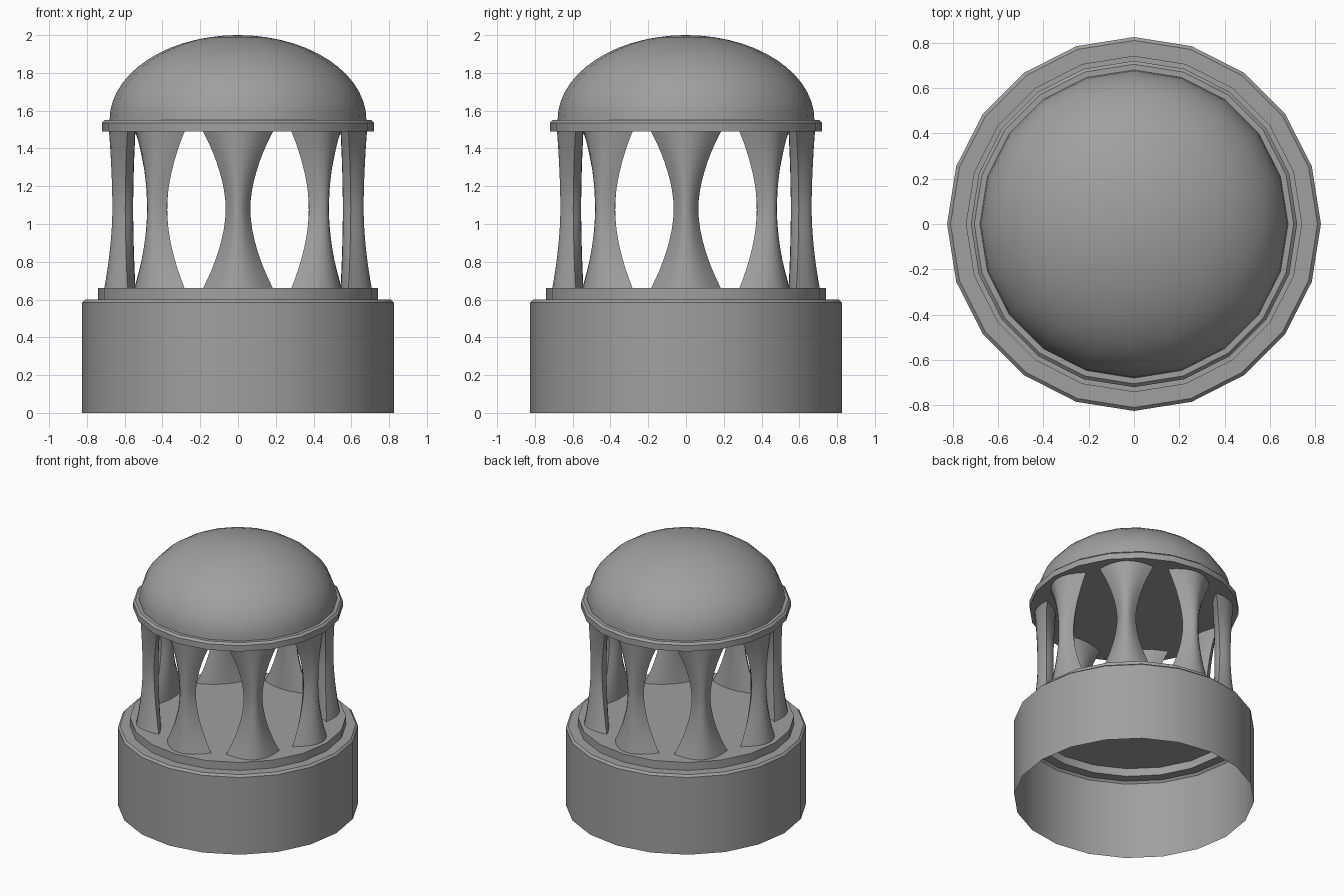
import bpy, bmesh
from math import sin, cos, pi, radians

cube = bpy.data.objects.get("Cube")
if cube:
    bpy.data.objects.remove(cube)

SIDES = 20      # facets around every turned part
COLUMNS = 8

stone = bpy.data.materials.new("grey_stone")
stone.use_nodes = True
grey = (0.35, 0.35, 0.35, 1)
stone.diffuse_color = grey
stone.node_tree.nodes["Principled BSDF"].inputs["Base Color"].default_value = grey


def finish(name, bm):
    """Turn a bmesh into a shaded, coloured object."""
    mesh = bpy.data.meshes.new(name)
    bm.to_mesh(mesh)
    bm.free()
    mesh.materials.append(stone)
    obj = bpy.data.objects.new(name, mesh)
    bpy.context.collection.objects.link(obj)
    bpy.ops.object.select_all(action='DESELECT')
    obj.select_set(True)
    bpy.context.view_layer.objects.active = obj
    bpy.ops.object.shade_smooth_by_angle(angle=radians(30))
    return obj


def bridge(bm, low, high):
    n = len(low)
    for i in range(n):
        j = (i + 1) % n
        bm.faces.new((low[i], low[j], high[j], high[i]))


def turned(name, profile, cap_bottom=False, cap_top=False):
    """Spin a (radius, height) profile around z, bottom to top."""
    bm = bmesh.new()
    rings = [[bm.verts.new((r * cos(2 * pi * i / SIDES), r * sin(2 * pi * i / SIDES), z))
              for i in range(SIDES)] for r, z in profile]
    for low, high in zip(rings, rings[1:]):
        bridge(bm, low, high)
    if cap_bottom:
        bm.faces.new(rings[0][::-1])
    if cap_top:
        bm.faces.new(rings[-1])
    return finish(name, bm)


# Hollow drum base with a chamfered rim and a raised floor step
turned("base", [(0.825, 0), (0.825, 0.585), (0.81, 0.6), (0.742, 0.6), (0.742, 0.66)],
       cap_top=True)

# Flat ring carried by the columns
turned("roof_ring", [(0.72, 1.49), (0.72, 1.535), (0.705, 1.55), (0.68, 1.55)],
       cap_bottom=True)

# Half-ellipsoid dome
steps = 14
dome = [(0.68 * cos(pi / 2 * i / steps), 1.55 + 0.45 * sin(pi / 2 * i / steps))
        for i in range(steps)]
turned("dome", dome + [(0.004, 2.0)], cap_top=True)


# Waisted columns: lens-shaped section, fuller on the outside
def section(z):
    mid = 1.08
    t = (mid - z) / 0.42 if z < mid else (z - mid) / 0.41
    flare = abs(t) ** 1.8
    half = 0.065 + 0.12 * flare
    tip = 0.597 - 0.012 * flare
    outer = 0.068 + (0.055 if z < mid else 0.03) * flare
    inner = 0.042
    n = 8
    xs = [-1 + 2 * i / n for i in range(n + 1)]
    front = [(x * half, -tip - outer * (1 - x * x), z) for x in xs]
    back = [(x * half, -tip + inner * (1 - x * x), z) for x in xs[-2:0:-1]]
    return front + back


def column(index):
    bm = bmesh.new()
    rows = 16
    rings = [[bm.verts.new(p) for p in section(0.66 + 0.83 * k / rows)]
             for k in range(rows + 1)]
    for low, high in zip(rings, rings[1:]):
        bridge(bm, low, high)
    obj = finish(f"column_{index + 1}", bm)
    obj.rotation_euler.z = 2 * pi * index / COLUMNS


for index in range(COLUMNS):
    column(index)
